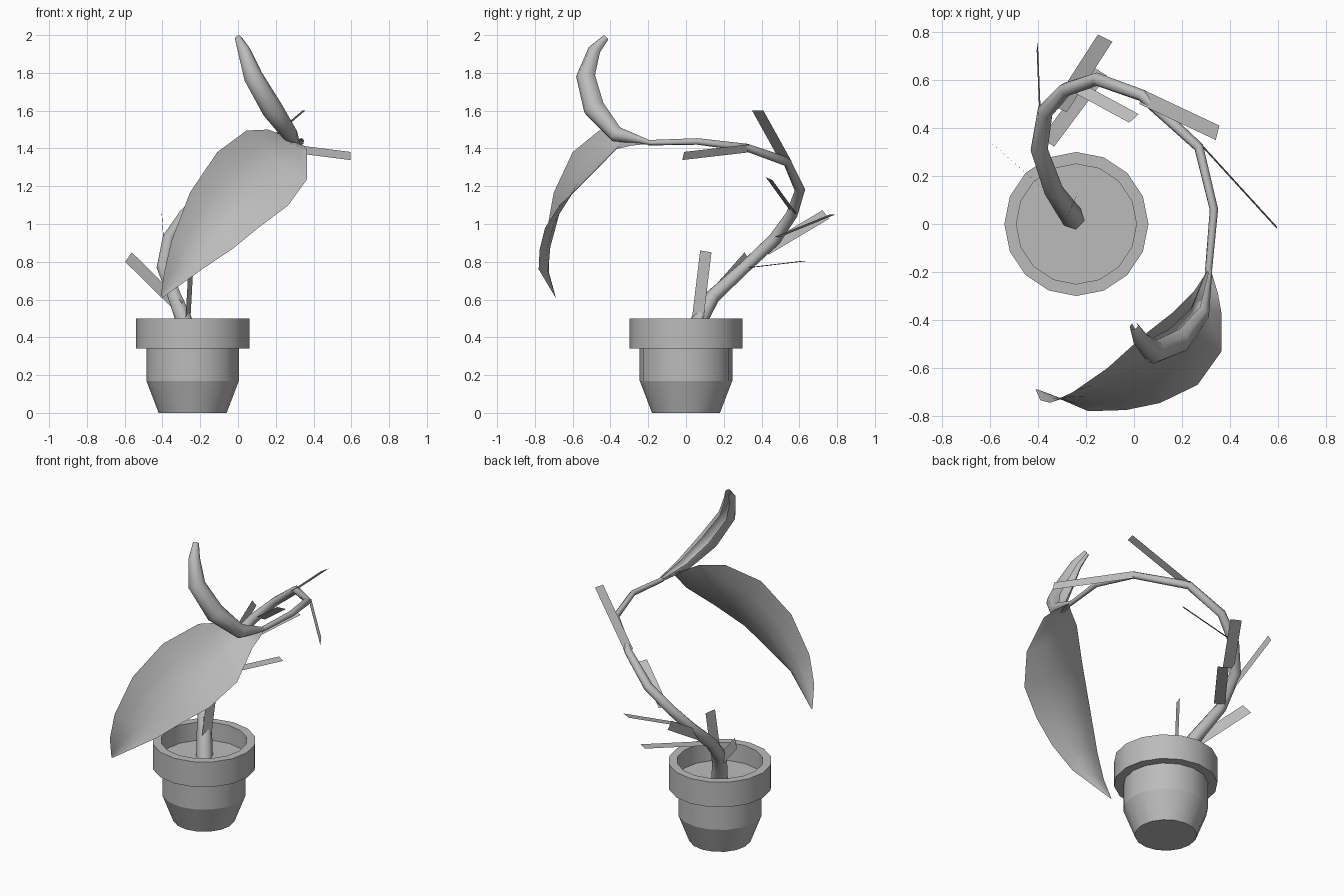
import bpy, math
from mathutils import Vector

cube = bpy.data.objects.get("Cube")
if cube:
    bpy.data.objects.remove(cube, do_unlink=True)

grey = bpy.data.materials.new("plain_grey")
grey.use_nodes = True
grey.diffuse_color = (0.5, 0.5, 0.5, 1)
grey.node_tree.nodes["Principled BSDF"].inputs["Base Color"].default_value = (0.5, 0.5, 0.5, 1)


def add(name, verts, faces, smooth=True):
    mesh = bpy.data.meshes.new(name)
    mesh.from_pydata([tuple(v) for v in verts], [], faces)
    mesh.materials.append(grey)
    mesh.validate()
    for p in mesh.polygons:
        p.use_smooth = smooth
    obj = bpy.data.objects.new(name, mesh)
    bpy.context.collection.objects.link(obj)
    return obj


def grid_faces(rows, cols, closed=False):
    faces = []
    for r in range(rows - 1):
        for c in range(cols if closed else cols - 1):
            d = (c + 1) % cols
            faces.append((r * cols + c, r * cols + d, (r + 1) * cols + d, (r + 1) * cols + c))
    return faces


def sweep(name, path, sides, gap=0.0, inside=(0.3, 0.2, 1)):
    """Tube along (x, y, z, radius) points; a gap leaves a slit facing inside."""
    pts = [Vector(p[:3]) for p in path]
    count = sides + 1 if gap else sides
    verts = []
    for i, p in enumerate(pts):
        along = (pts[min(i + 1, len(pts) - 1)] - pts[max(i - 1, 0)]).normalized()
        u = Vector(inside)
        u = (u - along * u.dot(along)).normalized()
        v = along.cross(u)
        for k in range(count):
            a = gap / 2 + (2 * math.pi - gap) * k / sides
            verts.append(p + (u * math.cos(a) + v * math.sin(a)) * path[i][3])
    return add(name, verts, grid_faces(len(pts), count, not gap))


# Pot: turned profile with a thick rim, floor and soil
POT_X, SIDES = -0.24, 16
profile = [(0.18, 0), (0.245, 0.17), (0.245, 0.34), (0.3, 0.34),
           (0.3, 0.5), (0.25, 0.5), (0.25, 0.385)]
ring = [2 * math.pi * k / SIDES for k in range(SIDES)]
verts = [(POT_X + r * math.cos(a), r * math.sin(a), z) for r, z in profile for a in ring]
faces = grid_faces(len(profile), SIDES, True)
faces.append(tuple(reversed(range(SIDES))))
pot = add("pot", verts, faces)
for e in pot.data.edges:
    if abs(e.vertices[0] - e.vertices[1]) in (1, SIDES - 1):
        e.use_edge_sharp = True
add("soil", [(POT_X + 0.25 * math.cos(a), 0.25 * math.sin(a), 0.385) for a in ring],
    [tuple(range(SIDES))], False)

# Stem: spirals up and round from the soil
sweep("stem", [
    (-0.25, 0.02, 0.36, 0.05), (-0.29, 0.075, 0.5, 0.045), (-0.335, 0.14, 0.615, 0.04),
    (-0.395, 0.31, 0.77, 0.036), (-0.37, 0.47, 0.92, 0.034), (-0.285, 0.56, 1.05, 0.031),
    (-0.155, 0.603, 1.18, 0.028), (0.035, 0.535, 1.33, 0.025), (0.27, 0.32, 1.405, 0.021),
    (0.333, 0.06, 1.437, 0.018), (0.31, -0.2, 1.43, 0.015)], 6)

# Rolled young leaf, slit along the inside of its curve
sweep("rolled_leaf", [
    (0.315, -0.19, 1.43, 0.012), (0.275, -0.37, 1.475, 0.042), (0.18, -0.485, 1.61, 0.058),
    (0.08, -0.53, 1.78, 0.052), (0.03, -0.485, 1.92, 0.034), (0.0, -0.425, 1.985, 0.018)],
    8, 0.9, (-0.3, 0.8, 0.5))

# Large open leaf: left and right margins with a cupped middle
margins = [
    ((0.31, -0.19, 1.43), (0.32, -0.19, 1.425)),
    ((0.25, -0.28, 1.465), (0.35, -0.29, 1.415)),
    ((0.16, -0.37, 1.5), (0.365, -0.375, 1.395)),
    ((0.045, -0.46, 1.495), (0.365, -0.53, 1.236)),
    ((-0.11, -0.6, 1.38), (0.265, -0.67, 1.098)),
    ((-0.254, -0.7, 1.167), (0.108, -0.746, 0.98)),
    ((-0.35, -0.745, 0.918), (-0.033, -0.775, 0.865)),
    ((-0.39, -0.735, 0.75), (-0.19, -0.78, 0.76)),
    ((-0.41, -0.69, 0.61), (-0.4, -0.69, 0.61))]
COLS = 5
verts = []
for left, right in margins:
    a, b = Vector(left), Vector(right)
    cup = Vector((-0.03, 0.13, -0.04)) * (b - a).length
    for c in range(COLS):
        t = c / (COLS - 1)
        verts.append(a.lerp(b, t) + cup * 4 * t * (1 - t))
add("open_leaf", verts, grid_faces(len(margins), COLS))

# Narrow flat leaflets: start, end, width vector
leaflets = [
    ((-0.27, 0.05, 0.4), (-0.245, 0.105, 0.855), (0.025, 0.06, -0.01)),
    ((-0.31, 0.09, 0.56), (-0.58, 0.325, 0.825), (0.035, -0.03, 0.05)),
    ((-0.36, 0.34, 0.77), (-0.14, 0.635, 0.805), (0.055, -0.035, 0.0)),
    ((-0.39, 0.42, 0.86), (-0.403, 0.74, 1.05), (0.005, 0.035, -0.045)),
    ((-0.31, 0.48, 0.93), (-0.12, 0.775, 1.05), (0.06, -0.03, 0.0)),
    ((-0.24, 0.57, 1.06), (0.0, 0.44, 1.24), (0.04, 0.035, -0.015)),
    ((0.03, 0.53, 1.33), (0.348, 0.38, 1.6), (0.015, 0.06, 0.0)),
    ((0.28, 0.33, 1.4), (0.595, -0.015, 1.36), (0.0, 0.01, 0.043))]
for i, (start, end, width) in enumerate(leaflets):
    s, e, w = Vector(start), Vector(end), Vector(width) / 2
    add(f"leaflet_{i + 1}", [s - w, e - w, e + w, s + w], [(0, 1, 2, 3)], False)
